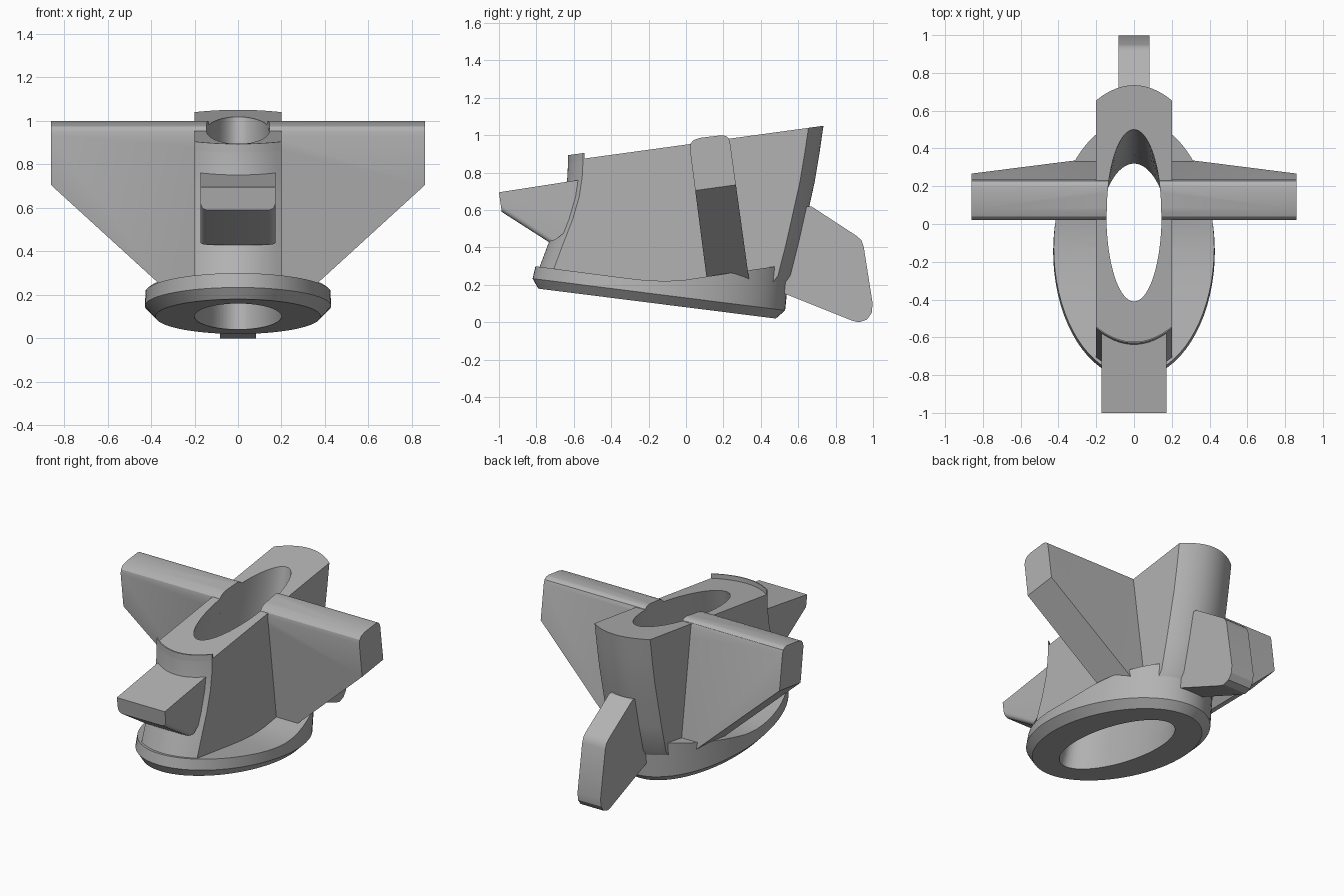
import bpy, bmesh, math
from mathutils import Vector

cube = bpy.data.objects.get("Cube")
if cube:
    bpy.data.objects.remove(cube)

grey = bpy.data.materials.new("plain_grey")
grey.use_nodes = True
grey.diffuse_color = (0.45, 0.45, 0.45, 1)
grey.node_tree.nodes["Principled BSDF"].inputs["Base Color"].default_value = (0.45, 0.45, 0.45, 1)


def finish(name, bm):
    bmesh.ops.recalc_face_normals(bm, faces=bm.faces)
    mesh = bpy.data.meshes.new(name)
    bm.to_mesh(mesh)
    bm.free()
    mesh.materials.append(grey)
    obj = bpy.data.objects.new(name, mesh)
    bpy.context.collection.objects.link(obj)
    return obj


def loft(rings, strip_top=False):
    """Skin a stack of equal rings; the top cap may be split into cross strips."""
    bm = bmesh.new()
    loops = [[bm.verts.new(p) for p in ring] for ring in rings]
    n = len(loops[0])
    for a, b in zip(loops, loops[1:]):
        for i in range(n):
            j = (i + 1) % n
            bm.faces.new((a[i], a[j], b[j], b[i]))
    bm.faces.new(loops[0])
    top = loops[-1]
    if strip_top:
        for i in range(n // 2):
            quad = [top[i], top[i + 1], top[(n - i - 1) % n], top[-i % n]]
            bm.faces.new(list(dict.fromkeys(quad)))
    else:
        bm.faces.new(top)
    return bm


def prism(profile, x0, x1):
    return loft([[(x, y, z) for y, z in profile] for x in (x0, x1)])


def ellipse(cy, rx, ry, height, n=72):
    """Ellipse starting at the back, lifted onto the surface height(y)."""
    ring = []
    for i in range(n):
        a = 2 * math.pi * i / n
        y = cy + ry * math.cos(a)
        ring.append(Vector((rx * math.sin(a), y, height(y))))
    return ring


def base_bottom(y):
    return 0.18 - 0.126 * (y + 0.79)


def body_top(y):
    return 0.865 + 0.137 * (y + 0.62)


def base_top(y):
    pts = [(-0.9, 0.312), (-0.35, 0.24), (-0.22, 0.225), (-0.1, 0.22),
           (0.0, 0.227), (0.1, 0.243), (0.52, 0.305), (0.65, 0.324)]
    for (y0, z0), (y1, z1) in zip(pts, pts[1:]):
        if y <= y1:
            return z0 + (z1 - z0) * (y - y0) / (y1 - y0)
    return pts[-1][1]


# Oval foot with a chamfered underside and a bent upper face
base = finish("oval_base", loft([
    ellipse(-0.155, 0.38, 0.635, base_bottom),
    ellipse(-0.145, 0.428, 0.675, lambda y: base_bottom(y) + 0.05),
    ellipse(-0.125, 0.425, 0.68, base_top)], strip_top=True))

# Flat sided body with bowed front and back
HALF, SAG, STEPS = 0.2, 0.08, 16
across = [HALF * (2 * i / STEPS - 1) for i in range(STEPS + 1)]


def bow(x):
    return SAG * (x / HALF) ** 2


def body_ring(yf, zf, yb, zb):
    ys = [(x, yf + bow(x)) for x in across] + [(x, yb - bow(x)) for x in reversed(across)]
    return [(x, y, zf + (zb - zf) * (y - yf) / (yb - yf)) for x, y in ys]


levels = [(-0.74, 0.22, 0.5, 0.15), (-0.80, 0.25, 0.572, 0.25),
          (-0.74, 0.41, 0.617, 0.43), (-0.685, 0.55, 0.655, 0.6),
          (-0.65, 0.67, 0.688, 0.75), (-0.635, 0.77, 0.713, 0.9),
          (-0.63, body_top(-0.63), 0.735, body_top(0.735))]
body = finish("main_body", loft([body_ring(*lv) for lv in levels]))

# Thin raised lip along the front upper edge
lip_rings = []
for rise in (-0.01, 0.03):
    edge = [(x, bow(x) - 0.631) for x in across]
    edge += [(x, y + 0.008) for x, y in reversed(edge)]
    lip_rings.append([(x, y, body_top(y) + rise) for x, y in edge])
lip = finish("front_lip", loft(lip_rings))

# Side fins: rounded top, undersides cut on a slant
fin_profile = [(0.115, 0.2), (0.02, 0.93), (0.024, 0.955), (0.04, 0.974), (0.075, 0.986),
               (0.19, 1.0), (0.213, 0.996), (0.228, 0.985), (0.235, 0.965), (0.337, 0.23)]
fins = []
for side, name in ((1, "left_fin"), (-1, "right_fin")):
    bm = prism(fin_profile, 0.13 * side, 0.86 * side)
    tip = Vector((0.86 * side, 0.05, 0.705))
    normal = (Vector((0, 0.22, 0.03))).cross(Vector((-0.5 * side, 0.07, -0.455)))
    if normal.z < 0:
        normal.negate()
    cut = bmesh.ops.bisect_plane(bm, geom=bm.verts[:] + bm.edges[:] + bm.faces[:],
                                 plane_co=tip, plane_no=normal, clear_inner=True)
    rim = [e for e in cut["geom_cut"] if isinstance(e, bmesh.types.BMEdge)]
    bmesh.ops.holes_fill(bm, edges=[e for e in bm.edges if e.is_boundary] or rim)
    fins.append(finish(name, bm))

# Front hook, softened along its lower side edges
hook_profile = [(-0.56, 0.763), (-1.0, 0.695), (-0.985, 0.59), (-0.735, 0.43),
                (-0.7, 0.44), (-0.56, 0.55)]
bm = prism(hook_profile, -0.173, 0.173)
low = [e for e in bm.edges if abs(e.verts[0].co.x - e.verts[1].co.x) < 0.01
       and all(v.co.z < 0.6 and v.co.y < -0.72 for v in e.verts)]
bmesh.ops.bevel(bm, geom=low, offset=0.03, segments=4, profile=0.5, affect="EDGES")
hook = finish("front_hook", bm)

# Back tail with rounded outer corners
tail_profile = [(0.56, 0.62), (0.67, 0.62), (0.915, 0.46), (0.938, 0.438), (0.95, 0.405),
                (0.998, 0.1), (0.993, 0.05), (0.967, 0.014), (0.925, 0.0), (0.89, 0.008),
                (0.54, 0.148), (0.46, 0.18)]
tail = finish("back_tail", prism(tail_profile, -0.083, 0.083))

# Tapering oval bore cut through every part it meets
lower = ellipse(-0.155, 0.2, 0.475, base_bottom)
upper = ellipse(0.045, 0.146, 0.455, body_top)
cutter = finish("bore_cutter", loft([[a.lerp(b, t) for a, b in zip(lower, upper)]
                                     for t in (-0.15, 1.15)]))
cutter.hide_render = True


def activate(obj):
    bpy.ops.object.select_all(action="DESELECT")
    obj.select_set(True)
    bpy.context.view_layer.objects.active = obj


for obj in [base, body, *fins]:
    activate(obj)
    mod = obj.modifiers.new("bore", "BOOLEAN")
    mod.operation = "DIFFERENCE"
    mod.solver = "EXACT"
    mod.object = cutter
    bpy.ops.object.modifier_apply(modifier=mod.name)
bpy.data.objects.remove(cutter)

for obj in [base, body, lip, hook, tail, *fins]:
    activate(obj)
    bpy.ops.object.shade_smooth_by_angle(angle=math.radians(30))
